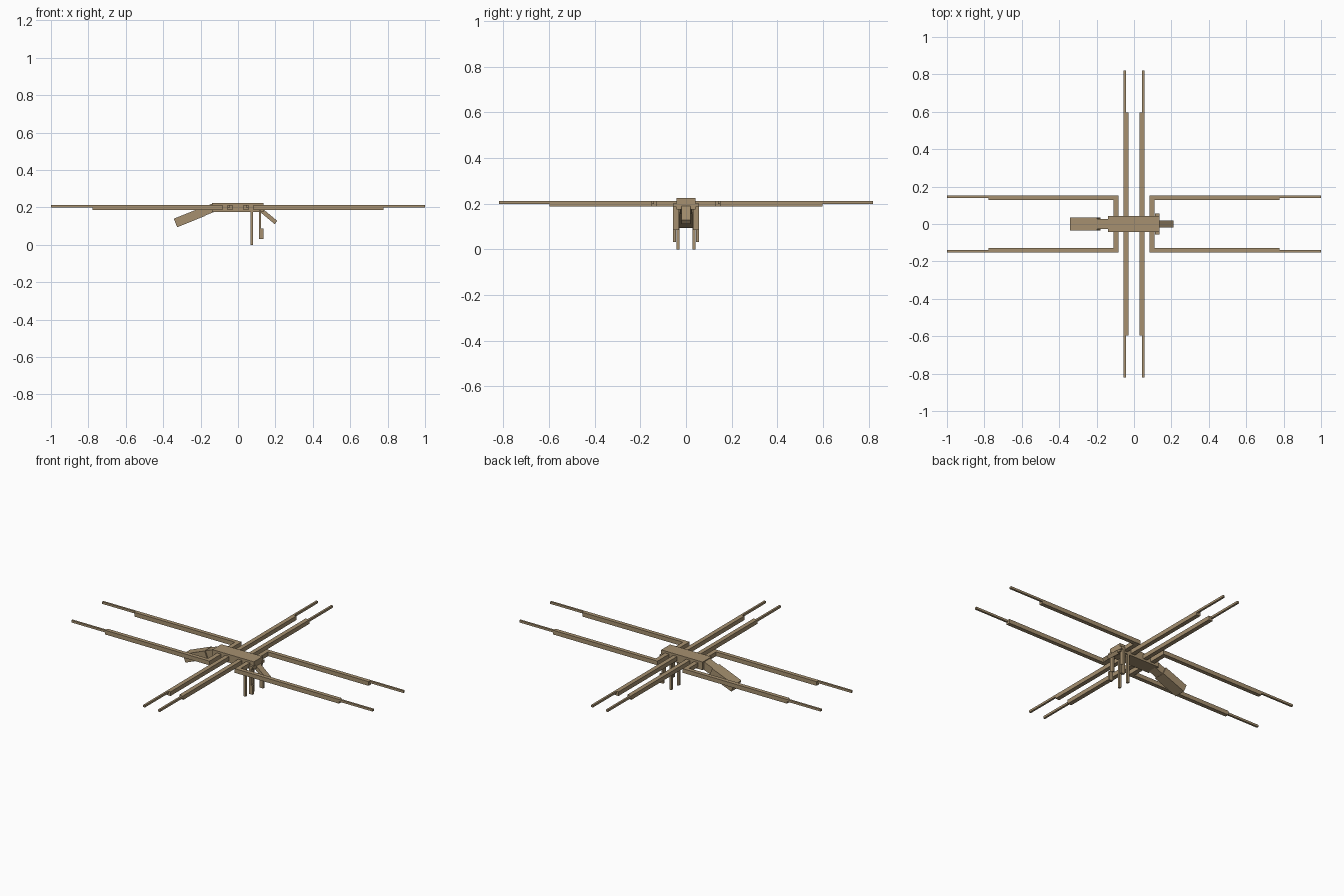
import bpy, math

if "Cube" in bpy.data.objects:
    bpy.data.objects.remove(bpy.data.objects["Cube"])

tan = bpy.data.materials.new("tan")
tan.diffuse_color = (0.38, 0.28, 0.16, 1)
tan.use_nodes = True
tan.node_tree.nodes["Principled BSDF"].inputs["Base Color"].default_value = tan.diffuse_color


def box(name, lo, hi):
    """Axis-aligned box between two opposite corners."""
    size = [abs(b - a) for a, b in zip(lo, hi)]
    mid = [(a + b) / 2 for a, b in zip(lo, hi)]
    bpy.ops.mesh.primitive_cube_add(size=1, location=mid)
    ob = bpy.context.object
    ob.name = name
    ob.scale = size
    ob.data.materials.append(tan)
    return ob


def beam(name, start, end, width, thick):
    """Sloping box in the xz plane, centred on y = 0."""
    dx, dz = end[0] - start[0], end[1] - start[1]
    ob = box(name, (0, 0, 0), (math.hypot(dx, dz), width, thick))
    ob.location = ((start[0] + end[0]) / 2, 0, (start[1] + end[1]) / 2)
    ob.rotation_euler.y = -math.atan2(dz, dx)
    return ob


# Body
box("body", (-0.14, -0.042, 0.175), (0.135, 0.042, 0.224))

# Tilted rear: wide abdomen and narrower waist along one axis
a = math.radians(22)
c, s = math.cos(a), math.sin(a)
rear = (-0.334, 0.1165)


def along(d):
    return (rear[0] + c * d, rear[1] + s * d)


beam("abdomen", rear, along(0.157), 0.07, 0.049)
beam("waist", along(0.15), along(0.225), 0.054, 0.045)

# Sloping snout
beam("snout", (0.12, 0.188), (0.203, 0.119), 0.039, 0.022)

for sx in (-1, 1):
    for sy in (-1, 1):
        # Long legs running sideways, joined to the body by a hip
        box("side_leg_hip", (sx * 0.083, sy * 0.03, 0.187), (sx * 0.11, sy * 0.152, 0.212))
        box("side_leg_upper", (sx * 0.083, sy * 0.128, 0.187), (sx * 0.777, sy * 0.152, 0.212))
        box("side_leg_tip", (sx * 0.777, sy * 0.14, 0.199), (sx, sy * 0.152, 0.212))
        # Long legs running front to back
        box("cross_leg_upper", (sx * 0.03, sy * 0.02, 0.187), (sx * 0.056, sy * 0.597, 0.212))
        box("cross_leg_tip", (sx * 0.044, sy * 0.597, 0.199), (sx * 0.056, sy * 0.82, 0.212))

for sy in (-1, 1):
    # Short feelers hanging below the head
    box("inner_feeler", (0.067, sy * 0.028, 0), (0.08, sy * 0.042, 0.18))
    box("outer_feeler_upper", (0.112, sy * 0.03, 0.085), (0.124, sy * 0.056, 0.2))
    box("outer_feeler_top", (0.112, sy * 0.03, 0.185), (0.137, sy * 0.056, 0.2))
    box("outer_feeler_tip", (0.112, sy * 0.043, 0.032), (0.137, sy * 0.056, 0.086))
